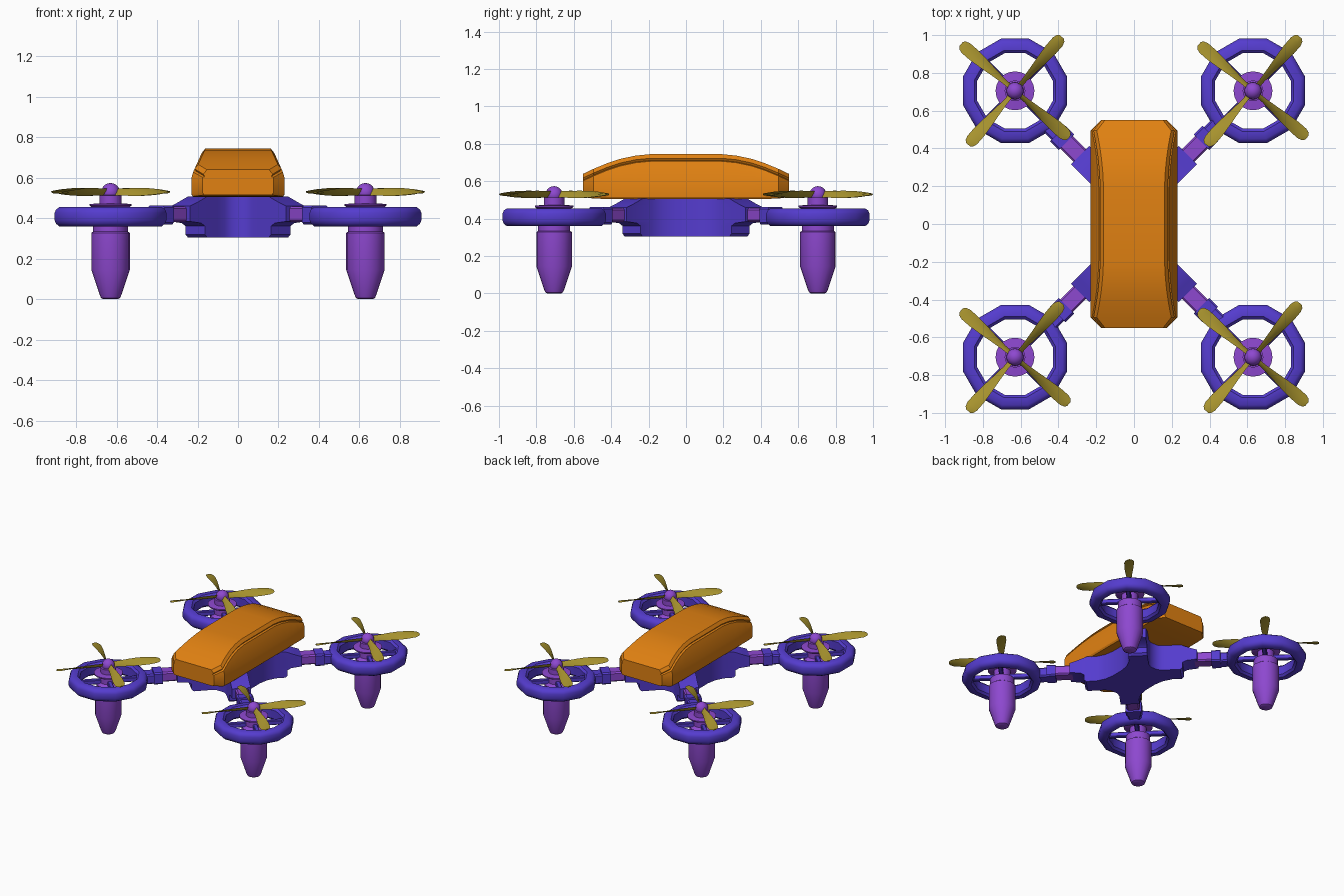
import bpy, bmesh, math
from mathutils import Matrix, Vector

if "Cube" in bpy.data.objects:
    bpy.data.objects.remove(bpy.data.objects["Cube"])


def material(name, rgb):
    m = bpy.data.materials.new(name)
    m.diffuse_color = (*rgb, 1)
    m.use_nodes = True
    m.node_tree.nodes["Principled BSDF"].inputs["Base Color"].default_value = m.diffuse_color
    return m


ORANGE = material("orange", (0.75, 0.22, 0.006))
BLUE = material("indigo blue", (0.09, 0.045, 0.62))
PURPLE = material("purple", (0.27, 0.065, 0.63))
OLIVE = material("olive yellow", (0.40, 0.30, 0.028))


def finish(name, bm, mat, matrix=None, angle=30):
    bmesh.ops.recalc_face_normals(bm, faces=bm.faces)
    if matrix:
        bm.transform(matrix)
    me = bpy.data.meshes.new(name)
    bm.to_mesh(me)
    bm.free()
    me.materials.append(mat)
    ob = bpy.data.objects.new(name, me)
    bpy.context.collection.objects.link(ob)
    bpy.ops.object.select_all(action='DESELECT')
    ob.select_set(True)
    bpy.context.view_layer.objects.active = ob
    bpy.ops.object.shade_smooth_by_angle(angle=math.radians(angle))
    return ob


def loft(bm, rings, closed=False):
    """Skin a list of equal-length vertex rings, capped unless closed."""
    vs = [[bm.verts.new(p) for p in r] for r in rings]
    n = len(vs[0])
    for i in range(len(vs) if closed else len(vs) - 1):
        a, b = vs[i], vs[(i + 1) % len(vs)]
        for j in range(n):
            k = (j + 1) % n
            bm.faces.new((a[j], a[k], b[k], b[j]))
    if not closed:
        bm.faces.new(vs[0])
        bm.faces.new(vs[-1])


def circle(r, z, n, phase=0.0):
    return [(r * math.cos(phase + 2 * math.pi * i / n),
             r * math.sin(phase + 2 * math.pi * i / n), z) for i in range(n)]


def lathe(name, profile, n, mat, matrix, closed=False, phase=0.0, angle=30):
    bm = bmesh.new()
    loft(bm, [circle(r, z, n, phase) for r, z in profile], closed)
    return finish(name, bm, mat, matrix, angle)


def bar(name, x0, x1, half, z0, z1, mat, matrix, bevel=0.01):
    """Bevelled bar lying along local x."""
    b = bevel
    rings = [[(x, s * y, z) for s, y, z in (
        (-1, half - b, z0), (1, half - b, z0), (1, half, z0 + b), (1, half, z1 - b),
        (1, half - b, z1), (-1, half - b, z1), (-1, half, z1 - b), (-1, half, z0 + b))]
        for x in (x0, x1)]
    bm = bmesh.new()
    loft(bm, rings)
    return finish(name, bm, mat, matrix)


# Canopy: cross-sections along y, side walls lean in above the shoulder
def canopy_ring(y, top, cut, base):
    wall = lambda z: 0.23 - cut - max(0, z - 0.61) * 0.45
    lip = top - 0.022
    half = [(wall(base) - 0.008, base), (wall(base), base + 0.012), (wall(0.6), 0.6),
            (wall(lip - 0.016) - 0.0, lip - 0.016), (wall(lip) - 0.008, lip - 0.012),
            (wall(lip), lip), (wall(top) - 0.008, top)]
    return [(x, y, z) for x, z in half] + [(-x, y, z) for x, z in reversed(half)]


stations = [(0.55, 0.640, 0.055, 0.515), (0.495, 0.666, 0, 0.508), (0.42, 0.697, 0, 0.505),
            (0.35, 0.720, 0, 0.505), (0.27, 0.737, 0, 0.505), (0.19, 0.745, 0, 0.505)]
bm = bmesh.new()
loft(bm, [canopy_ring(-y, t, c, b) for y, t, c, b in stations]
     + [canopy_ring(y, t, c, b) for y, t, c, b in reversed(stations)])
finish("canopy", bm, ORANGE, angle=25)


# Body: four-pointed star plan with concave sides, stepped in height
def star(z, k):
    q = [(0.155, 0.05), (0.167, 0.12), (0.20, 0.184), (0.333 - k, 0.317 - k),
         (0.237 - k, 0.413 - k), (0.10, 0.276), (0.065, 0.24), (0.03, 0.22)]
    pts = []
    for sx, sy in ((1, 1), (-1, 1), (-1, -1), (1, -1)):
        pts += [(sx * x, sy * y, z) for x, y in (q if sx * sy > 0 else q[::-1])]
    return pts


bm = bmesh.new()
loft(bm, [star(0.305, 0.085), star(0.32, 0.073), star(0.362, 0.073), star(0.376, 0.055),
          star(0.384, 0.0), star(0.46, 0.0), star(0.475, 0.03), star(0.507, 0.085)])
finish("body_frame", bm, BLUE)


# Propeller blade: twisted thin aerofoil, radius / chord / pitch / height
BLADE = [(0.02, 0.040, 55, 0.530), (0.08, 0.044, 52, 0.530), (0.15, 0.056, 44, 0.530),
         (0.22, 0.068, 34, 0.530), (0.29, 0.074, 23, 0.529), (0.345, 0.070, 14, 0.528),
         (0.368, 0.054, 10, 0.528), (0.378, 0.028, 9, 0.528)]


def blade_ring(r, chord, pitch, z):
    p = math.radians(pitch)
    out = []
    for u, v in ((-0.5, 0), (-0.2, 0.004), (0.2, 0.004), (0.5, 0), (0.2, -0.004), (-0.2, -0.004)):
        c = u * chord
        out.append((r, c * math.cos(p) - v * math.sin(p), z + c * math.sin(p) + v * math.cos(p)))
    return out


def propeller(name, matrix):
    bm = bmesh.new()
    for i in range(4):
        rot = Matrix.Rotation(math.radians(49 + 90 * i), 3, 'Z')
        loft(bm, [[rot @ Vector(p) for p in blade_ring(*s)] for s in BLADE])
    finish(name, bm, OLIVE, matrix, 50)


# Profiles (radius, height) for the turned parts
RING = [(0.222, 0.360), (0.262, 0.360), (0.279, 0.373), (0.286, 0.390), (0.286, 0.427),
        (0.279, 0.443), (0.262, 0.455), (0.222, 0.455), (0.207, 0.440), (0.207, 0.375)]
MOTOR = [(0.036, 0.0), (0.047, 0.006), (0.054, 0.022), (0.095, 0.145), (0.095, 0.328),
         (0.086, 0.334), (0.086, 0.385), (0.06, 0.40), (0.06, 0.45), (0.095, 0.456),
         (0.103, 0.462), (0.103, 0.470), (0.055, 0.474), (0.055, 0.512), (0.03, 0.516)]

# Four rotor units, local +x points outward along the arm
for fb, sy in (("front", -1), ("back", 1)):
    for lr, sx in (("left", -1), ("right", 1)):
        tag = fb + "_" + lr
        here = Matrix.Translation((sx * 0.63, sy * 0.705, 0))
        arm = here @ Matrix.Rotation(math.atan2(sy, sx), 4, 'Z')

        bar(tag + "_arm_joint", -0.52, -0.36, 0.047, 0.382, 0.457, PURPLE, arm)
        bar(tag + "_arm_collar", -0.385, -0.32, 0.058, 0.370, 0.462, BLUE, arm)
        bar(tag + "_arm_neck", -0.33, -0.235, 0.047, 0.372, 0.448, BLUE, arm)
        lathe(tag + "_rotor_ring", RING, 12, BLUE, here, True, math.radians(15), 40)
        for i in range(2):
            bar(tag + "_spoke_%d" % (i + 1), -0.215, 0.215, 0.016, 0.388, 0.424, BLUE,
                arm @ Matrix.Rotation(i * math.pi / 2, 4, 'Z'), 0.005)
        lathe(tag + "_motor_leg", MOTOR, 20, PURPLE, here)
        bm = bmesh.new()
        bmesh.ops.create_uvsphere(bm, u_segments=16, v_segments=10, radius=0.046)
        finish(tag + "_spinner", bm, PURPLE, here @ Matrix.Translation((0, 0, 0.528)), 60)
        propeller(tag + "_propeller", here)
